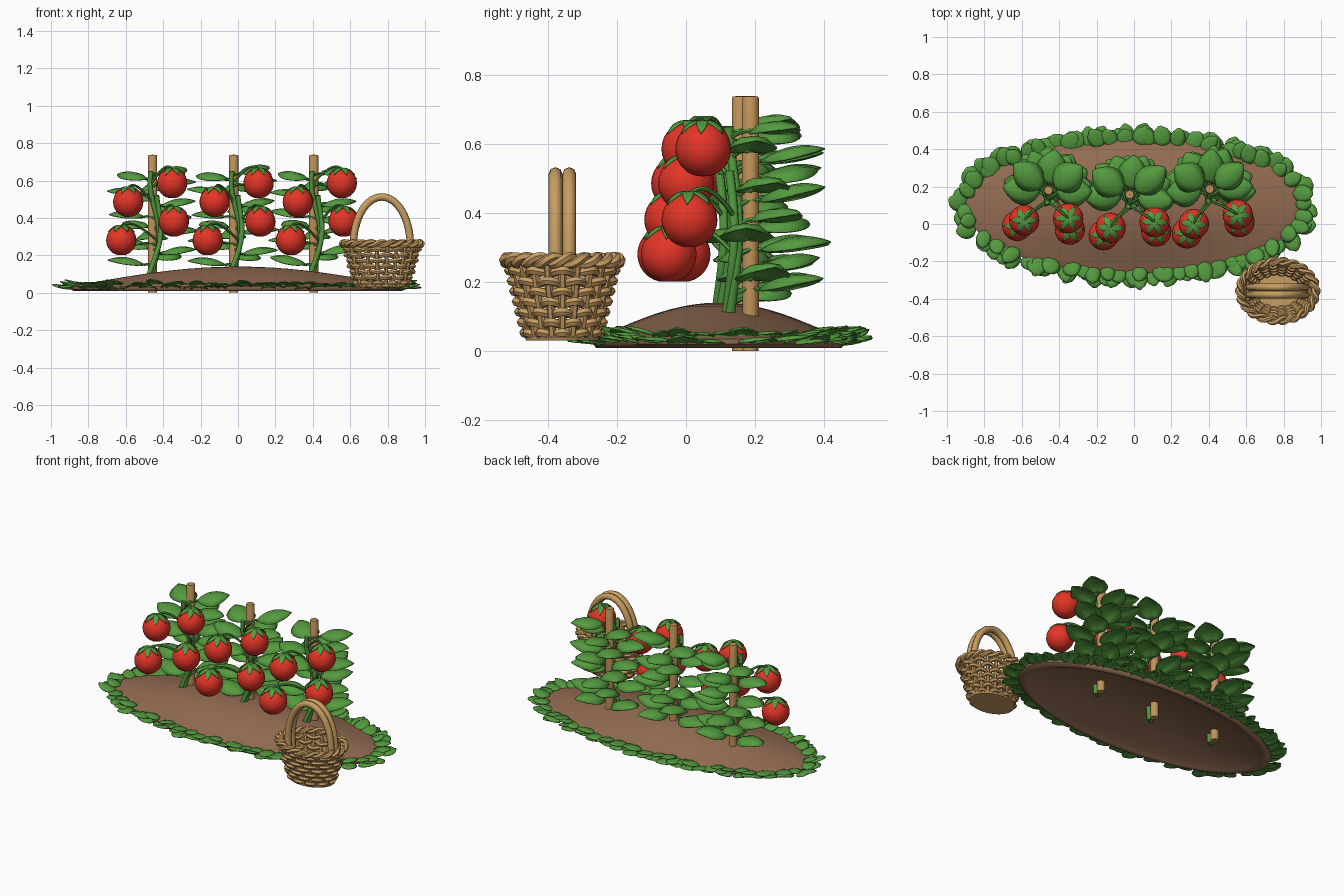
import bpy, math, random
from math import sin, cos, pi, radians
from mathutils import Vector as V

if "Cube" in bpy.data.objects:
    bpy.data.objects.remove(bpy.data.objects["Cube"])
random.seed(4)

def material(name, rgb):
    m = bpy.data.materials.new(name)
    m.diffuse_color = (*rgb, 1)
    m.use_nodes = True
    m.node_tree.nodes["Principled BSDF"].inputs["Base Color"].default_value = m.diffuse_color
    return m

SOIL = material("soil", (0.29, 0.15, 0.085))
LEAF = material("leaf_green", (0.09, 0.33, 0.05))
STEM = material("stem_green", (0.085, 0.32, 0.05))
RED = material("tomato_red", (0.78, 0.035, 0.02))
WOOD = material("wood", (0.52, 0.29, 0.10))
WICKER = material("wicker", (0.58, 0.34, 0.12))

def finish(name, mesh, mat, angle=50):
    ob = bpy.data.objects.new(name, mesh)
    bpy.context.collection.objects.link(ob)
    mesh.materials.clear()
    mesh.materials.append(mat)
    bpy.ops.object.select_all(action='DESELECT')
    ob.select_set(True)
    bpy.context.view_layer.objects.active = ob
    bpy.ops.object.shade_smooth_by_angle(angle=radians(angle))
    return ob

def from_data(name, verts, faces, mat, angle=50):
    me = bpy.data.meshes.new(name)
    me.from_pydata(verts, [], faces)
    return finish(name, me, mat, angle)

def tubes(name, paths, r, mat, cyclic=False, res=2):
    """Several round rods along point lists, as one mesh."""
    cu = bpy.data.curves.new(name, 'CURVE')
    cu.dimensions = '3D'
    cu.bevel_depth, cu.bevel_resolution, cu.use_fill_caps = r, res, True
    for path in paths:
        sp = cu.splines.new('POLY')
        sp.points.add(len(path) - 1)
        for p, co in zip(sp.points, path):
            p.co = (*co, 1)
        sp.use_cyclic_u = cyclic
    tmp = bpy.data.objects.new("tmp", cu)
    bpy.context.collection.objects.link(tmp)
    bpy.context.view_layer.update()
    me = bpy.data.meshes.new_from_object(tmp.evaluated_get(bpy.context.evaluated_depsgraph_get()))
    bpy.data.objects.remove(tmp)
    return finish(name, me, mat)

def arc(a, b, c, n=9):
    a, b, c = V(a), V(b), V(c)
    return [a*(1-t)**2 + b*2*t*(1-t) + c*t*t for t in (i/(n-1) for i in range(n))]

def lathe(profile, n, sx=1, sy=1, at=(0, 0, 0)):
    """Revolved profile (closed at both poles), scaled to an ellipse."""
    vs, fs = [], []
    for r, z in profile:
        for k in range(n):
            a = 2*pi*k/n
            vs.append((at[0] + sx*r*cos(a), at[1] + sy*r*sin(a), at[2] + z))
    for j in range(len(profile)-1):
        for k in range(n):
            k2 = (k+1) % n
            fs.append((j*n+k, j*n+k2, (j+1)*n+k2, (j+1)*n+k))
    return vs, fs

def add(group, vs, fs):
    o = len(group[0])
    group[0].extend(vs)
    group[1].extend(tuple(i+o for i in f) for f in fs)

def leaf(group, base, yaw, L, W, tilt, droop, fold=-0.12, pw=0.75, rows=9):
    """Arched blade with a creased midrib and a pointed tip."""
    base, f, s = V(base), V((cos(yaw), sin(yaw), 0)), V((-sin(yaw), cos(yaw), 0))
    vs, fs = [], []
    for i in range(rows):
        t = i/(rows-1)
        w = W/2*max(0.02, sin(pi*t**0.9))**pw
        for v in (-1, -0.55, 0, 0.55, 1):
            h = L*(tilt*t - droop*t*t) + fold*w*(v*v) + (0.06*w if abs(v) == 0.55 else 0)
            vs.append(base + f*(L*t) + s*(w*v) + V((0, 0, h)))
    for i in range(rows-1):
        for j in range(4):
            a = i*5+j
            fs.append((a, a+5, a+6, a+1))
    add(group, vs, fs)

def thicken(ob, t):
    m = ob.modifiers.new("thickness", 'SOLIDIFY')
    m.thickness, m.offset = t, 0

# soil mound: domed top, rounded rim, hollow underside
CY = 0.095
top = [(r, 0.04 + 0.1*(1 - r*r)**1.35) for r in (.97, .9, .8, .7, .6, .5, .4, .3, .2, .1, .001)]
rim = [(0.92, 0.014), (0.94, 0.008), (0.97, 0.008), (1.0, 0.02), (1.0, 0.034)]
under = [(r, 0.012 + 0.09*(1 - r*r)**1.35) for r in (.001, .15, .3, .5, .7, .85)]
vs, fs = lathe(under + rim + top, 64, 0.9, 0.365, (0, CY, 0))
from_data("soil_mound", vs, fs, SOIL)

# ring of low leaves around the mound
ring = ([], [])
for ax, ay, step, z in ((0.898, 0.335, 0.06, 0.026), (0.868, 0.325, 0.066, 0.04)):
    t = 0
    while t < 2*pi:
        n = math.atan2(sin(t)/ay, cos(t)/ax)
        leaf(ring, (ax*cos(t), CY + ay*sin(t), z + random.uniform(-.006, .006)), n + random.uniform(-.7, .7),
             random.uniform(.08, .115), random.uniform(.075, .105), random.uniform(.25, .5), .2, -.2, .5, 6)
        t += step / math.hypot(ax*sin(t), ay*cos(t))
thicken(from_data("ground_leaves", *ring, LEAF, 40), 0.004)

# plants: stake, vine, leaves, fruit
plants = [(-0.457, 0.18), (-0.023, 0.157), (0.405, 0.187)]
fruit_y = [(0.02, 0.03, -0.03, -0.01), (-0.02, 0.01, -0.04, -0.06), (0.0, 0.05, 0.01, -0.05)]
fruit_xz = [(-0.13, 0.485), (0.105, 0.585), (0.114, 0.38), (-0.167, 0.28)]
shift = [0, 0.028, 0.045]
yaws = [165, 62, 15, 118, 178, 85, 2, 140, 38]

for n, (px, py) in enumerate(plants):
    vs, fs = lathe([(.001, 0), (.024, 0), (.025, .37), (.025, .73), (.022, .737), (.001, .738)], 14, at=(px, py, 0))
    from_data(f"stake_{n+1}", vs, fs, WOOD, 40)

    def vine(z):
        return V((px + 0.025*sin(z*11 - 1.8) + 0.012, py - 0.05 - 0.015*cos(z*9), z))
    tubes(f"vine_{n+1}", [[vine(0.02 + 0.63*i/24) for i in range(25)],
                          [vine(0.02 + 0.5*i/20) + V((-0.022 + 0.05*i/20, -0.012, 0)) for i in range(21)]],
          0.0135, STEM)

    blades, stalks = ([], []), []
    for k in range(18):
        z = 0.13 + 0.485*k/17
        yaw = radians(yaws[k % 9] + random.uniform(-8, 8))
        d = V((cos(yaw), sin(yaw), 0))
        a = vine(z)
        b = V((px, py - 0.015, z + 0.02)) + d*0.045
        stalks.append(arc(a, (a+b)/2 + V((0, 0, .02)), b, 5))
        leaf(blades, b, yaw, random.uniform(.18, .205), random.uniform(.145, .17), random.uniform(.55, .7), .5, -.45)
    thicken(from_data(f"leaves_{n+1}", *blades, LEAF, 40), 0.005)

    body, calyx = ([], []), ([], [])
    R = 0.081
    prof = [(0.001, -R*.98)] + [(R*sin(a), -R*cos(a)) for a in (pi*i/14 for i in range(1, 13))] + [(.02, R*.93), (.001, R*.88)]
    for (dx, fz), fy in zip(fruit_xz, fruit_y[n]):
        c = V((px + dx + shift[n], fy, fz))
        add(body, *lathe(prof, 24, at=c))
        for i in range(6):
            leaf(calyx, c + V((0, 0, R*.98)), 2*pi*i/6 + n, 0.07, 0.034, 0.2, 0.7, 0.0, .8, 7)
        a = vine(fz - 0.01)
        tip = c + V((0, 0, R*.9))
        stalks.append(arc(a, (c.x*.75 + a.x*.25, c.y*.6 + a.y*.4, fz + R + 0.05), tip, 10))
    from_data(f"tomatoes_{n+1}", *body, RED, 60)
    thicken(from_data(f"tomato_caps_{n+1}", *calyx, STEM, 40), 0.005)
    tubes(f"stalks_{n+1}", stalks, 0.007, STEM, res=1)

# basket: floor, ribs, weavers, twisted rim, double handle
BX, BY, NR = 0.769, -0.358, 22

def wall(t, u, d=0, dz=0):
    return V((BX + (0.137 + 0.058*u + d)*cos(t), BY + (0.099 + 0.052*u + d)*sin(t), 0.04 + 0.21*u + dz))

vs, fs = lathe([(.001, .03), (1, .03), (1.03, .04), (1, .05), (.001, .05)], 40, .145, .105, (BX, BY, 0))
from_data("basket_floor", vs, fs, WICKER, 40)
tubes("basket_ribs", [[wall(2*pi*k/NR, u/4) for u in range(5)] for k in range(NR)], 0.0115, WICKER, res=1)
rows = 7
for r in range(rows):
    path = []
    for i in range(132):
        wave = cos(NR/2*2*pi*i/132 + pi*r)
        path.append(wall(2*pi*i/132, (r + .3)/rows, 0.012*wave, 0.004*wave))
    tubes(f"basket_weaver_{r+1}", [path], 0.013, WICKER, True, 1)
strands = []
for s in range(2):
    path = []
    for i in range(240):
        t = 2*pi*i/240
        w = 11*t + pi*s
        k = 0.013*cos(w)
        path.append(V((BX + (0.203 + k)*cos(t), BY + (0.158 + k)*sin(t), 0.262 + 0.011*sin(w))))
    strands.append(path)
tubes("basket_rim", strands, 0.0135, WICKER, True, 1)
arcs = []
for dy in (-0.02, 0.02):
    p = [(BX + 0.152*cos(pi*i/32), BY + dy, 0.255 + 0.257*sin(pi*i/32)) for i in range(33)]
    arcs.append([(BX + 0.145, BY + dy, 0.15)] + p + [(BX - 0.145, BY + dy, 0.15)])
tubes("basket_handle", arcs, 0.02, WICKER)
